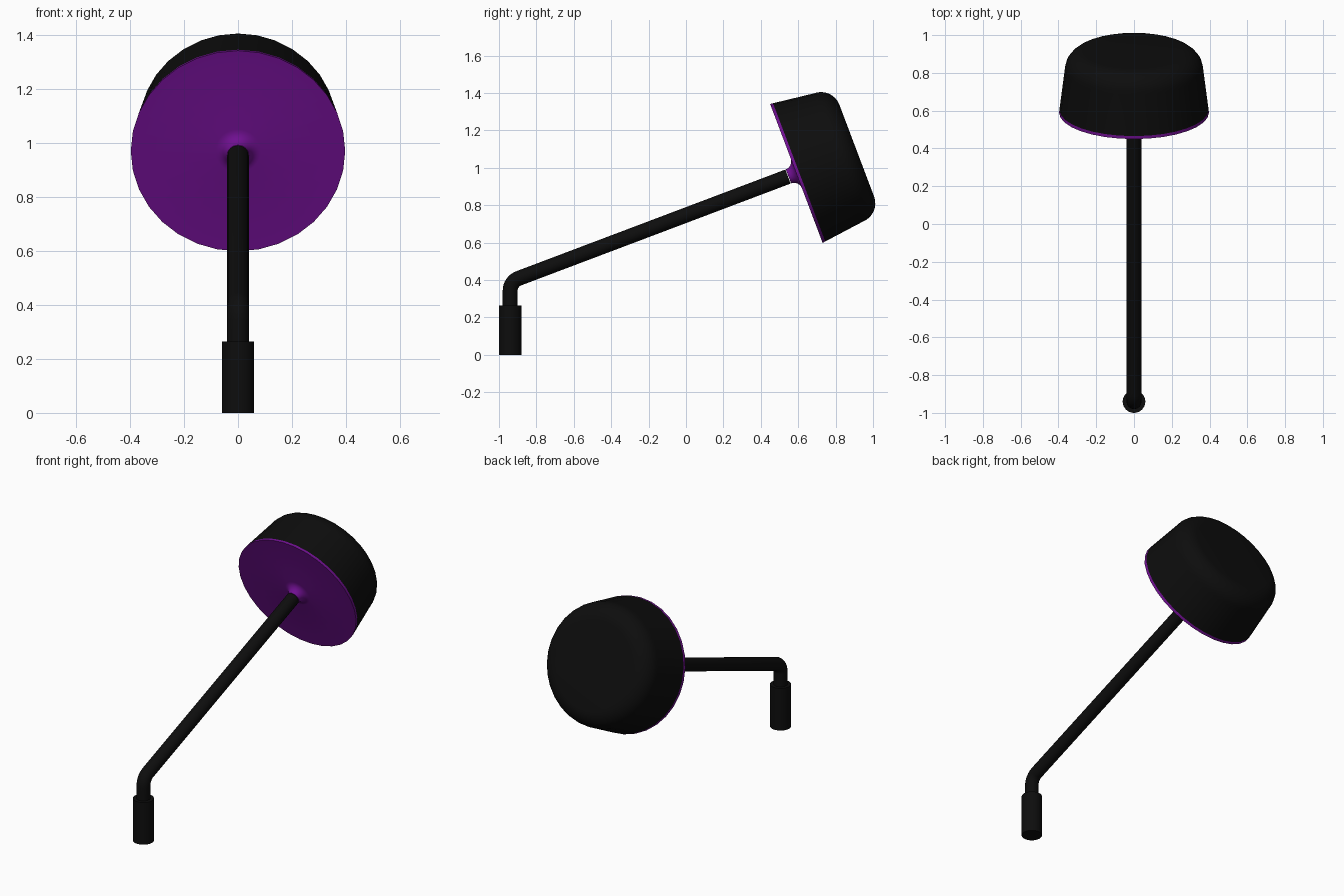
import bpy, bmesh, math
from mathutils import Matrix, Vector

cube = bpy.data.objects.get("Cube")
if cube:
    bpy.data.objects.remove(cube, do_unlink=True)


def material(name, rgb):
    mat = bpy.data.materials.new(name)
    mat.use_nodes = True
    mat.diffuse_color = (*rgb, 1)
    bsdf = mat.node_tree.nodes["Principled BSDF"]
    bsdf.inputs["Base Color"].default_value = (*rgb, 1)
    bsdf.inputs["Roughness"].default_value = 0.6
    return mat


black = material("black", (0.004, 0.004, 0.004))
purple = material("purple", (0.16, 0.005, 0.28))


def smooth(obj, angle=40):
    bpy.ops.object.select_all(action="DESELECT")
    obj.select_set(True)
    bpy.context.view_layer.objects.active = obj
    bpy.ops.object.shade_smooth_by_angle(angle=math.radians(angle))


def lathe(name, profile, mat, matrix, segments=32):
    """Revolve (radius, height) points around local z."""
    bm = bmesh.new()
    verts = [bm.verts.new((r, 0, h)) for r, h in profile]
    edges = [bm.edges.new(pair) for pair in zip(verts, verts[1:])]
    bmesh.ops.spin(bm, geom=verts + edges, axis=(0, 0, 1), cent=(0, 0, 0),
                   angle=math.tau, steps=segments, use_duplicate=False)
    bmesh.ops.remove_doubles(bm, verts=bm.verts, dist=0.0005)
    bmesh.ops.recalc_face_normals(bm, faces=bm.faces)
    mesh = bpy.data.meshes.new(name)
    bm.to_mesh(mesh)
    bm.free()
    mesh.materials.append(mat)
    obj = bpy.data.objects.new(name, mesh)
    bpy.context.collection.objects.link(obj)
    obj.matrix_world = matrix
    smooth(obj)
    return obj


# Shared axis of the arm and the head
tilt = math.radians(20.7)
axis = Vector((0, math.cos(tilt), math.sin(tilt)))
hub = Vector((0, 0.59, 0.97))
head_frame = Matrix.Translation(hub) @ Matrix.Rotation(tilt - math.pi / 2, 4, "X")
post_y = -0.94

# Base sleeve
lathe("base_sleeve", [(0, 0), (0.06, 0), (0.06, 0.265), (0, 0.265)], black,
      Matrix.Translation((0, post_y, 0)))

# Bent arm: post, rounded elbow, long sloping tube
elbow = hub + axis * ((post_y - hub.y) / axis.y)
up = Vector((0, 0, 1))
bend = (math.pi / 2 - tilt)
radius = 0.07
reach = radius * math.tan(bend / 2)
start = elbow - up * reach
side = Vector((0, 1, 0))
path = [Vector((0, post_y, 0.25))]
for i in range(9):
    a = bend * i / 8
    path.append(start + side * radius * (1 - math.cos(a)) + up * radius * math.sin(a))
path.append(hub - axis * 0.048)

curve = bpy.data.curves.new("arm", "CURVE")
curve.dimensions = "3D"
curve.bevel_depth = 0.04
curve.bevel_resolution = 6
curve.use_fill_caps = True
spline = curve.splines.new("POLY")
spline.points.add(len(path) - 1)
for point, co in zip(spline.points, path):
    point.co = (*co, 1)
curve.materials.append(black)
arm = bpy.data.objects.new("arm", curve)
bpy.context.collection.objects.link(arm)
bpy.ops.object.select_all(action="DESELECT")
arm.select_set(True)
bpy.context.view_layer.objects.active = arm
bpy.ops.object.convert(target="MESH")
smooth(bpy.context.object)

# Purple face plate with flared collar
flare = [(0.08 - 0.04 * math.sin(a), -0.05 + 0.05 * math.cos(a) ** 2)
         for a in (math.pi / 2 * i / 6 for i in range(7))]
flare = [(0.085 - 0.045 * math.sin(a), -0.045 * (1 - math.cos(a)))
         for a in (math.pi / 2 * i / 6 for i in range(7))]
lathe("face_plate", [(0, -0.045)] + flare[::-1] +
      [(0.397, 0), (0.395, 0.016), (0, 0.016)], purple, head_frame)

# Black tapered shell with rounded back edge
corner = 0.105
shell = [(0, 0.016), (0.395, 0.016)]
shell += [(0.262 + corner * math.cos(a), 0.24 + corner * math.sin(a))
          for a in (math.pi / 2 * i / 8 for i in range(9))]
shell.append((0, 0.345))
lathe("head_shell", shell, black, head_frame)
